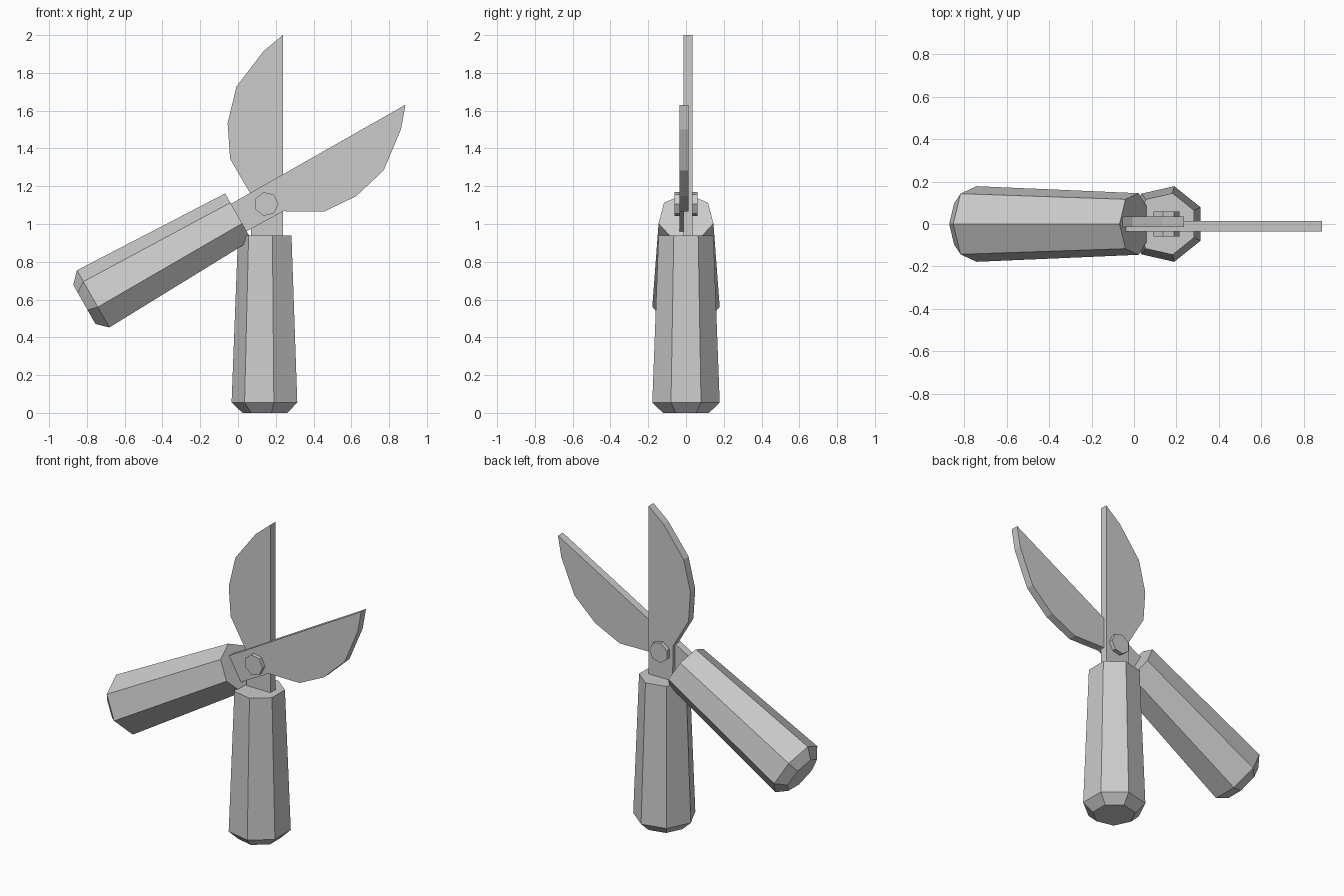
import bpy, bmesh
from math import cos, sin, pi, radians
from mathutils import Matrix, Vector

if "Cube" in bpy.data.objects:
    bpy.data.objects.remove(bpy.data.objects["Cube"])

PIVOT = Vector((0.15, 0, 1.106))
OPEN = (Matrix.Translation(PIVOT + Vector((0.002, 0, 0.008)))
        @ Matrix.Rotation(radians(60.4), 4, 'Y') @ Matrix.Translation(-PIVOT))


def loft(name, rings, matrix=Matrix()):
    """Skin a stack of equal-length point rings and cap both ends."""
    bm = bmesh.new()
    loops = [[bm.verts.new(p) for p in ring] for ring in rings]
    n = len(loops[0])
    for a, b in zip(loops, loops[1:]):
        for i in range(n):
            j = (i + 1) % n
            bm.faces.new((a[i], a[j], b[j], b[i]))
    bm.faces.new(loops[0])
    bm.faces.new(loops[-1])
    bm.transform(matrix)
    bmesh.ops.recalc_face_normals(bm, faces=bm.faces)
    mesh = bpy.data.meshes.new(name)
    bm.to_mesh(mesh)
    bm.free()
    obj = bpy.data.objects.new(name, mesh)
    bpy.context.collection.objects.link(obj)
    return obj


def heptagon(r, start):
    return [(r * cos(start + i * 2 * pi / 7), r * sin(start + i * 2 * pi / 7))
            for i in range(7)]


# Seven-sided tapered handles with a chamfered butt
def handle(name, matrix=Matrix()):
    rings = [[(0.149 + x, y, z) for x, y in heptagon(r, pi)]
             for r, z in ((0.125, 0), (0.183, 0.055), (0.149, 0.938))]
    loft(name, rings, matrix)


handle("upright_handle")
handle("open_handle", OPEN)

# Flat blades with a straight cutting edge and a tang into the handle
BLADE = [(0.237, 0.925), (0.237, 2.0), (0.135, 1.915), (-0.008, 1.728),
         (-0.055, 1.534), (-0.042, 1.345), (0.066, 1.16), (0.07, 0.925)]


def blade(name, side, matrix=Matrix()):
    rings = [[(PIVOT.x + side * (x - PIVOT.x), side * y, z) for x, z in BLADE]
             for y in (-0.014, 0.035)]
    loft(name, rings, matrix)


blade("upright_blade", 1)
blade("open_blade", -1, OPEN)

# Pivot bolt through both blades
loft("pivot_bolt", [[(PIVOT.x + x, y, PIVOT.z + z) for x, z in heptagon(0.064, 0)]
                    for y in (-0.06, 0.06)])
